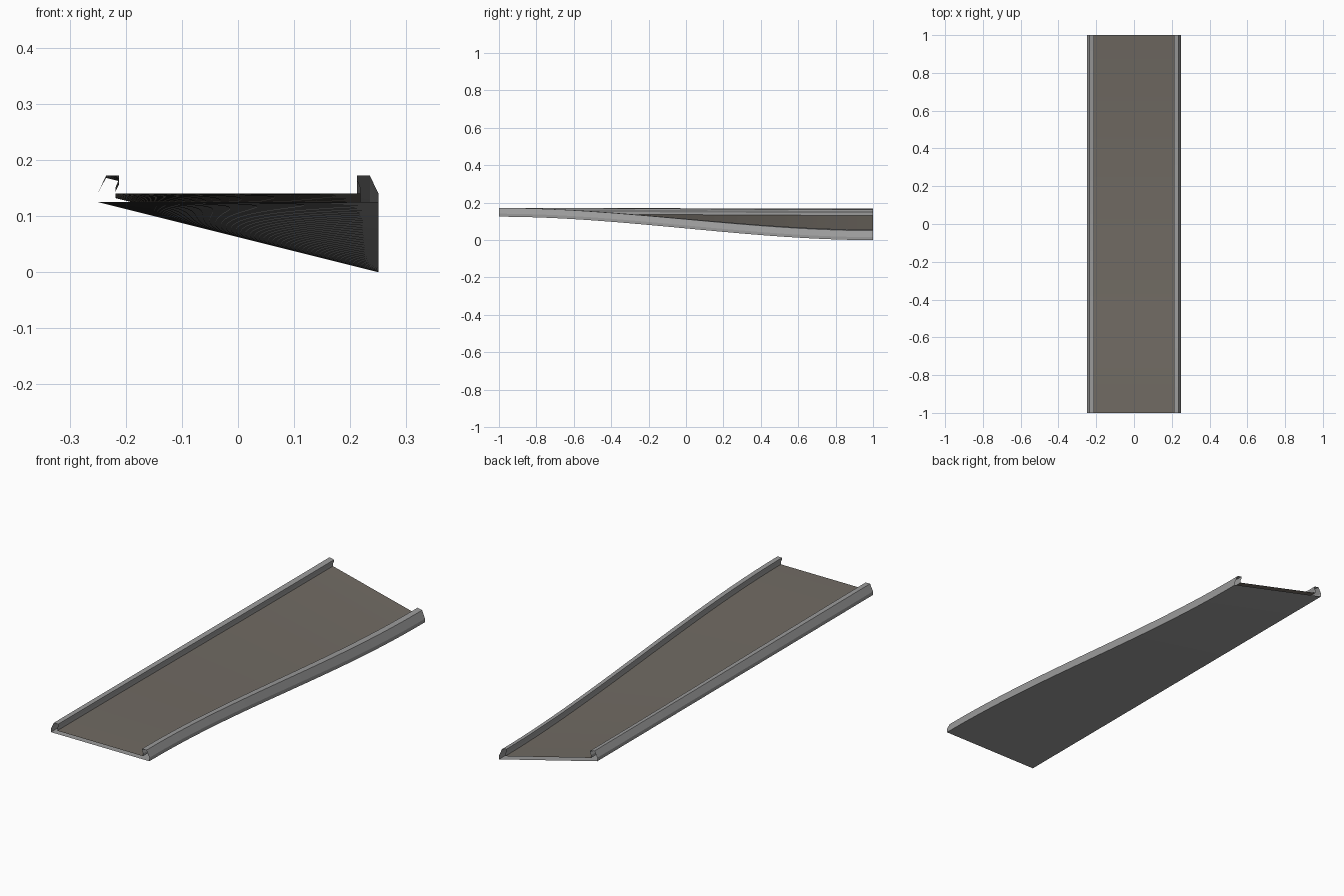
import bpy, bmesh

if "Cube" in bpy.data.objects:
    bpy.data.objects.remove(bpy.data.objects["Cube"])

SEGMENTS = 40
DROP = 0.125        # how far the right edge sinks at the back
HALF_WIDTH = 0.25


def material(name, color):
    m = bpy.data.materials.new(name)
    m.diffuse_color = (*color, 1)
    m.use_nodes = True
    m.node_tree.nodes["Principled BSDF"].inputs["Base Color"].default_value = m.diffuse_color
    return m


def sweep(name, profile, mat):
    """Sweep an open (x, z) profile along y, banking it progressively."""
    bm = bmesh.new()
    rows = []
    for i in range(SEGMENTS + 1):
        t = i / SEGMENTS
        ease = t * t * (3 - 2 * t)
        rows.append([bm.verts.new((x, -1 + 2 * t,
                     z - DROP * ease * (x + HALF_WIDTH) / (2 * HALF_WIDTH)))
                     for x, z in profile])
    for a, b in zip(rows, rows[1:]):
        for k in range(len(profile) - 1):
            bm.faces.new((a[k], a[k + 1], b[k + 1], b[k]))
    mesh = bpy.data.meshes.new(name)
    bm.to_mesh(mesh)
    bm.free()
    mesh.materials.append(mat)
    obj = bpy.data.objects.new(name, mesh)
    bpy.context.collection.objects.link(obj)
    bpy.context.view_layer.objects.active = obj
    obj.select_set(True)
    bpy.ops.object.shade_smooth_by_angle(angle=0.35)
    obj.select_set(False)
    return obj


grey = material("rail grey", (0.33, 0.33, 0.33))
brown = material("deck brown grey", (0.165, 0.147, 0.126))

# Right kerb, from deck edge up over the lip and down the outside
kerb = [(0.218, 0.14), (0.218, 0.152), (0.2125, 0.165), (0.2125, 0.172),
        (0.235, 0.172), (0.25, 0.141), (0.25, 0.125)]
mirrored = [(-x, z) for x, z in reversed(kerb)]

sweep("right_kerb", kerb[::-1][::-1], grey)
sweep("left_kerb", mirrored, grey)

# Road surface between the kerbs
sweep("deck", [(-0.218, 0.14), (0.218, 0.14)], brown)

# Underside, facing down; the ends of the shell stay open
sweep("underside", [(0.25, 0.125), (-0.25, 0.125)], grey)
